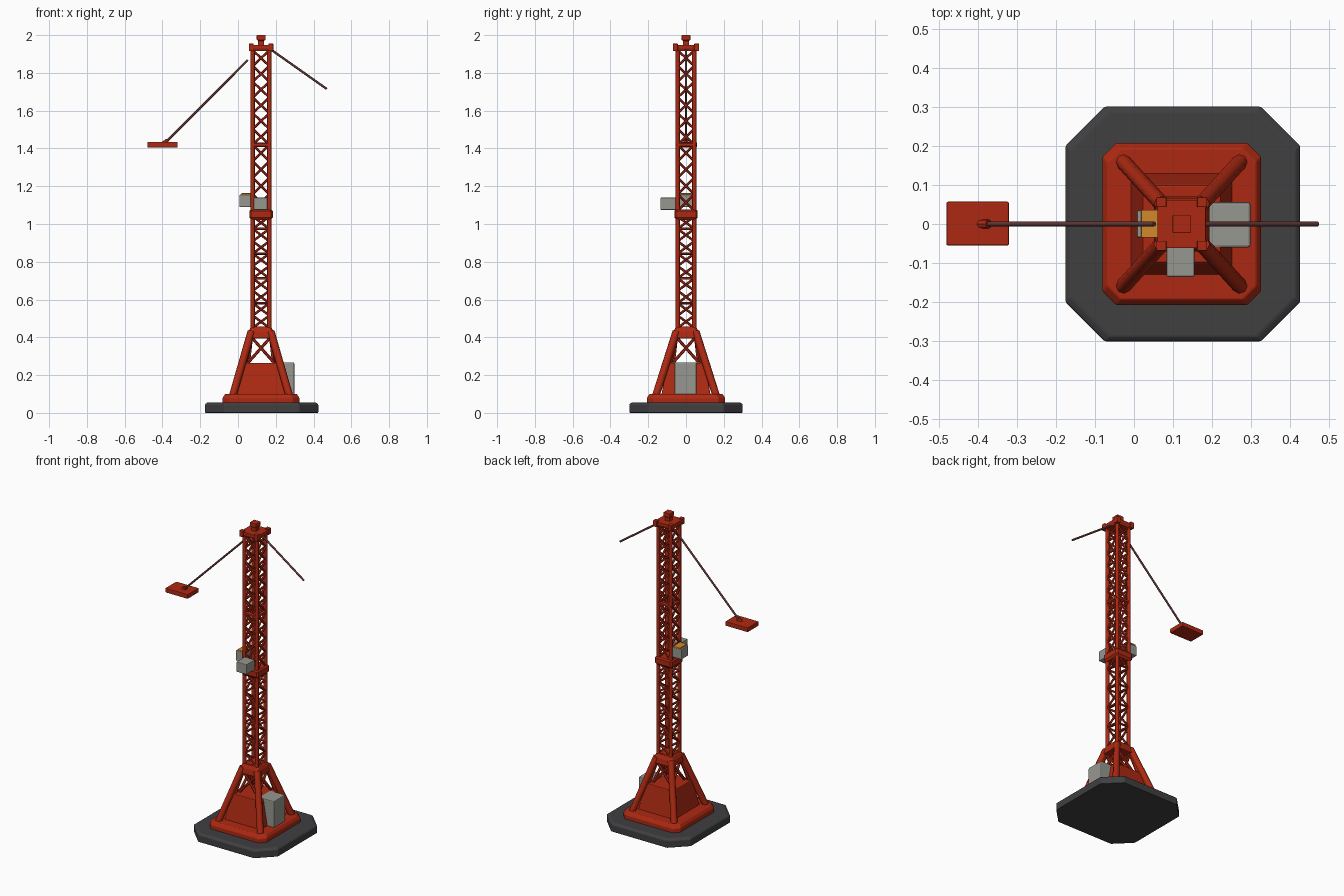
import bpy, bmesh, math
from mathutils import Vector

if "Cube" in bpy.data.objects:
    bpy.data.objects.remove(bpy.data.objects["Cube"])

CX = 0.122  # mast axis


def material(name, r, g, b):
    m = bpy.data.materials.new(name)
    m.use_nodes = True
    m.diffuse_color = (r, g, b, 1)
    m.node_tree.nodes["Principled BSDF"].inputs["Base Color"].default_value = (r, g, b, 1)
    return m


RED = material("red paint", 0.42, 0.022, 0.006)
DARK = material("dark concrete", 0.05, 0.05, 0.053)
GREY = material("grey metal", 0.31, 0.31, 0.28)
ORANGE = material("orange cover", 0.65, 0.25, 0.025)
CABLE = material("brown cable", 0.12, 0.04, 0.035)


def finish(name, bm, mat, bevel=0):
    bmesh.ops.recalc_face_normals(bm, faces=bm.faces)
    mesh = bpy.data.meshes.new(name)
    bm.to_mesh(mesh)
    bm.free()
    mesh.materials.append(mat)
    ob = bpy.data.objects.new(name, mesh)
    bpy.context.collection.objects.link(ob)
    if bevel:
        mod = ob.modifiers.new("soft edges", "BEVEL")
        mod.width, mod.segments = bevel, 2
    return ob


def frustum(name, mat, sections, chamfer=0.0, bevel=0, cx=CX, cy=0):
    """Stack of chamfered rectangles given as (z, half x, half y)."""
    bm = bmesh.new()
    rings = []
    for z, hx, hy in sections:
        c = chamfer
        if c:
            quad = [(hx, hy - c), (hx - c, hy), (c - hx, hy), (-hx, hy - c),
                    (-hx, c - hy), (c - hx, -hy), (hx - c, -hy), (hx, c - hy)]
        else:
            quad = [(hx, hy), (-hx, hy), (-hx, -hy), (hx, -hy)]
        rings.append([bm.verts.new((cx + x, cy + y, z)) for x, y in quad])
    n = len(rings[0])
    for a, b in zip(rings, rings[1:]):
        for i in range(n):
            bm.faces.new((a[i], a[(i + 1) % n], b[(i + 1) % n], b[i]))
    bm.faces.new(rings[0])
    bm.faces.new(rings[-1])
    return finish(name, bm, mat, bevel)


def box(name, mat, lo, hi, bevel=0.004):
    hx, hy = (hi[0] - lo[0]) / 2, (hi[1] - lo[1]) / 2
    return frustum(name, mat, [(lo[2], hx, hy), (hi[2], hx, hy)], 0, bevel,
                   (lo[0] + hi[0]) / 2, (lo[1] + hi[1]) / 2)


def bars(name, mat, pairs, r, sides=6):
    """One object holding a straight bar for each pair of end points."""
    bm = bmesh.new()
    for a, b in pairs:
        a, b = Vector(a), Vector(b)
        d = b - a
        mat4 = d.to_track_quat("Z", "Y").to_matrix().to_4x4()
        mat4.translation = (a + b) / 2
        bmesh.ops.create_cone(bm, cap_ends=True, segments=sides, radius1=r,
                              radius2=r, depth=d.length, matrix=mat4)
    return finish(name, bm, mat)


def side_point(side, u, z, h):
    """Point on one of the four mast sides, u running from -1 to 1."""
    x, y = [(u, -1), (1, u), (-u, 1), (-1, -u)][side]
    return (CX + x * h, y * h, z)


CORNERS = [(sx, sy) for sx in (-1, 1) for sy in (-1, 1)]

# Foundation, plinth and machinery housing
frustum("foundation", DARK, [(0, 0.3, 0.3), (0.045, 0.3, 0.3), (0.055, 0.288, 0.288)],
        0.1, 0.004, cx=0.125)
frustum("plinth", RED, [(0.05, 0.203, 0.207), (0.08, 0.203, 0.207), (0.1, 0.19, 0.193)],
        0.035, 0.004)
frustum("machinery_housing", RED, [(0.095, 0.13, 0.13), (0.265, 0.1, 0.1)], 0, 0.005)
box("base_cabinet", GREY, (0.19, -0.06, 0.095), (0.298, 0.056, 0.268), 0.006)

# Splayed legs with bracing below the collar
bars("splayed_legs", RED, [((CX + sx * 0.15, sy * 0.16, 0.09),
     (CX + sx * 0.052, sy * 0.052, 0.43)) for sx, sy in CORNERS], 0.02, 8)
bars("inner_legs", RED, [((CX + sx * 0.085, sy * 0.085, 0.26),
     (CX + sx * 0.045, sy * 0.045, 0.42)) for sx, sy in CORNERS], 0.011)
bars("leg_bracing", RED, [(side_point(s, -u, 0.27, 0.065), side_point(s, u, 0.4, 0.05))
     for s in range(4) for u in (-1, 1)], 0.008)
frustum("leg_collar", RED, [(0.395, 0.071, 0.071), (0.43, 0.066, 0.066),
                            (0.452, 0.056, 0.056)], 0.012, 0.003)

# Lattice mast
H = 0.044
bars("mast_posts", RED, [((CX + sx * H, sy * H, 0.43), (CX + sx * H, sy * H, 1.93))
     for sx, sy in CORNERS], 0.0115, 8)


def lattice(name, z0, z1, bays, crossed):
    step = (z1 - z0) / bays
    pairs = []
    for s in range(4):
        for i in range(bays):
            z = z0 + i * step
            u = 1 if (i + s) % 2 else -1
            pairs.append((side_point(s, -u, z, H), side_point(s, u, z + step, H)))
            if crossed:
                pairs.append((side_point(s, u, z, H), side_point(s, -u, z + step, H)))
            elif i % 2 == 0:
                pairs.append((side_point(s, -1, z, H), side_point(s, 1, z, H)))
    bars(name, RED, pairs, 0.0065)


lattice("lower_lattice", 0.45, 1.04, 9, False)
lattice("middle_lattice", 1.07, 1.42, 4, True)
lattice("upper_lattice", 1.42, 1.92, 6, True)
frustum("middle_collar", RED, [(1.022, 0.052, 0.052), (1.035, 0.062, 0.062),
                               (1.068, 0.062, 0.062), (1.076, 0.054, 0.054)], 0.01)
bars("upper_ring", RED, [(side_point(s, -1.1, 1.42, H), side_point(s, 1.1, 1.42, H))
     for s in range(4)], 0.012)

# Mast head
frustum("head_plate", RED, [(1.915, 0.055, 0.055), (1.93, 0.062, 0.062),
                            (1.947, 0.062, 0.062)], 0.01, 0.002)
for i, (sx, sy) in enumerate(CORNERS):
    x, y = CX + sx * 0.052, sy * 0.056
    box(f"head_lug_{i + 1}", RED, (x - 0.013, y - 0.013, 1.915), (x + 0.013, y + 0.013, 1.955), 0.003)
frustum("head_cap", RED, [(1.94, 0.016, 0.016), (1.97, 0.016, 0.016),
                          (1.975, 0.023, 0.023), (2.0, 0.023, 0.023)], 0, 0.002)

# Equipment boxes on the mast
box("front_box", GREY, (0.083, -0.135, 1.075), (0.155, -0.05, 1.14))
box("side_box", GREY, (0.008, -0.035, 1.09), (0.074, 0.035, 1.155))
box("side_box_cover", ORANGE, (0.018, -0.035, 1.154), (0.068, 0.036, 1.163), 0.002)

# Cables and hanging weight
bars("weight_cable", CABLE, [((-0.385, 0, 1.43), (0.052, 0, 1.868))], 0.006, 8)
bars("short_cable", CABLE, [((0.165, 0, 1.93), (0.47, 0, 1.715))], 0.006, 8)
box("hanging_weight", RED, (-0.48, -0.055, 1.405), (-0.32, 0.057, 1.434))
bars("weight_hook", RED, [((-0.395, 0, 1.425), (-0.372, 0, 1.442))], 0.012, 8)

# Smooth shading with sharp edges kept on the bars and cables
for ob in bpy.context.collection.objects:
    if ob.type == "MESH" and ("cable" in ob.name or "posts" in ob.name or "legs" in ob.name):
        bpy.ops.object.select_all(action="DESELECT")
        bpy.context.view_layer.objects.active = ob
        ob.select_set(True)
        bpy.ops.object.shade_smooth_by_angle(angle=math.radians(50))
